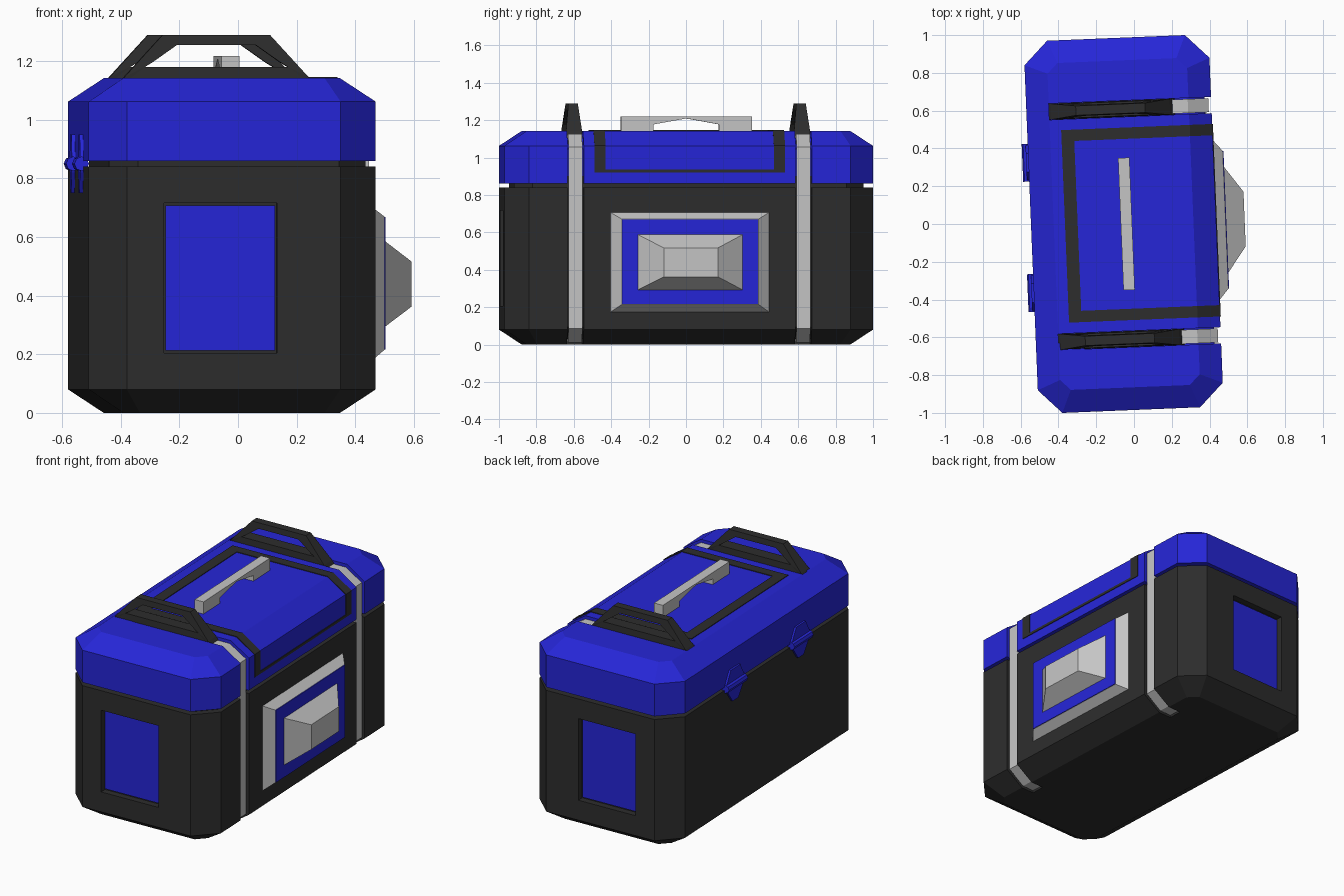
import bpy, bmesh, math
from mathutils import Matrix, Vector

if "Cube" in bpy.data.objects:
    bpy.data.objects.remove(bpy.data.objects["Cube"], do_unlink=True)

# The whole case stands slightly turned
PLACE = Matrix.Translation((-0.055, 0, 0)) @ Matrix.Rotation(math.radians(2.35), 4, 'Z')
W, L, CH = 0.49, 0.986, 0.125      # half width, half length, corner cut
OFF = -0.045                       # offset of handles and end panels
STRAP_Y = 0.61


def material(name, rgb):
    m = bpy.data.materials.new(name)
    m.use_nodes = True
    m.diffuse_color = (*rgb, 1)
    m.node_tree.nodes["Principled BSDF"].inputs["Base Color"].default_value = (*rgb, 1)
    return m


BLUE = material("blue", (0.019, 0.019, 0.68))
DARK = material("charcoal", (0.026, 0.026, 0.026))
GREY = material("light grey", (0.56, 0.56, 0.56))


def skin(name, rings, mat, closed=False):
    """Join matching rings of points with faces; cap the ends unless closed."""
    bm = bmesh.new()
    rv = [[bm.verts.new(p) for p in r] for r in rings]
    n = len(rings[0])
    pairs = list(zip(rv, rv[1:])) + ([(rv[-1], rv[0])] if closed else [])
    for a, b in pairs:
        for i in range(n):
            j = (i + 1) % n
            bm.faces.new((a[i], a[j], b[j], b[i]))
    if not closed:
        bm.faces.new(rv[0])
        bm.faces.new(rv[-1])
    bmesh.ops.recalc_face_normals(bm, faces=bm.faces)
    me = bpy.data.meshes.new(name)
    bm.to_mesh(me)
    bm.free()
    me.transform(PLACE)
    me.materials.append(mat)
    ob = bpy.data.objects.new(name, me)
    bpy.context.collection.objects.link(ob)
    return ob


def prism(name, xz, y0, y1, mat):
    return skin(name, [[(x, y, z) for x, z in xz] for y in (y0, y1)], mat)


def box(name, x0, x1, y0, y1, z0, z1, mat):
    return prism(name, [(x0, z0), (x1, z0), (x1, z1), (x0, z1)], y0, y1, mat)


def octagon(z, d, cx=0.0):
    """Corner-cut rectangle, inset evenly by d."""
    w, l, c = W - d, L - d, CH - 0.586 * d
    pts = [(w, l - c), (w - c, l), (c - w, l), (-w, l - c),
           (-w, c - l), (c - w, -l), (w - c, -l), (w, c - l)]
    return [(x + cx, y, z) for x, y in pts]


def strip(name, path, t, y0, y1, mat):
    """Band of thickness t laid on the outer side of an xz path."""
    p = [Vector(q) for q in path]
    nor = [Vector((-(b - a).y, (b - a).x)).normalized() for a, b in zip(p, p[1:])]
    out = []
    for i, q in enumerate(p):
        a, b = nor[max(i - 1, 0)], nor[min(i, len(nor) - 1)]
        out.append(q + (a + b) * (t / (1 + a.dot(b))))
    return prism(name, [tuple(q) for q in p + out[::-1]], y0, y1, mat)


def frustum(name, x0, half0, z0, x1, half1, z1, mat):
    rings = [[(x, -h, z[0]), (x, h, z[0]), (x, h, z[1]), (x, -h, z[1])]
             for x, h, z in ((x0, half0, z0), (x1, half1, z1))]
    return skin(name, rings, mat)


def cut(target, cutters):
    for c in cutters:
        m = target.modifiers.new("cut", 'BOOLEAN')
        m.operation, m.solver, m.object = 'DIFFERENCE', 'EXACT', c
    dg = bpy.context.evaluated_depsgraph_get()
    me = bpy.data.meshes.new_from_object(target.evaluated_get(dg))
    target.modifiers.clear()
    target.data = me


# Main shells
body = skin("body", [octagon(0, 0.12), octagon(0.08, 0), octagon(0.84, 0)], DARK)
lid = skin("lid", [octagon(0.86, 0), octagon(1.062, 0), octagon(1.142, 0.12)], BLUE)
skin("seam_core", [octagon(0.80, 0.052, 0.018), octagon(0.90, 0.052, 0.018)], DARK)

# Strap grooves and end recesses
floor = [(0.36, 1.105), (0.455, 1.045), (0.455, 0.095), (0.36, 0.03)]
groove = [(-0.37, 1.105)] + floor + [(0.28, 0.03), (0.28, -0.1), (0.7, -0.1),
                                     (0.7, 1.3), (-0.37, 1.3)]
grooves = [prism("groove_cutter", groove, s * STRAP_Y - 0.043, s * STRAP_Y + 0.043, DARK)
           for s in (-1, 1)]
recesses = [box("recess_cutter", OFF - 0.193, OFF + 0.193, s * (L - 0.04), s * (L + 0.1),
                0.205, 0.717, DARK) for s in (-1, 1)]
cut(body, grooves + recesses)
cut(lid, grooves)
for c in grooves + recesses:
    bpy.data.objects.remove(c, do_unlink=True)

for s, end in ((-1, "front"), (1, "back")):
    yc = s * STRAP_Y
    # Strap lying in the groove
    strip(end + "_strap", [(0.25, 1.105)] + floor + [(0.285, 0.03)], 0.02,
          yc - 0.037, yc + 0.037, GREY)

    # Coloured panel in the end recess
    box(end + "_end_panel", OFF - 0.187, OFF + 0.187, s * (L - 0.041), s * (L - 0.033),
        0.213, 0.708, BLUE)

    # Carry handle: tapered ring seated in the groove
    outer = [(-0.345, 1.1), (-0.315, 1.145), (-0.183, 1.29), (0.183, 1.29),
             (0.315, 1.145), (0.345, 1.1)]
    inner = [(-0.245, 1.18), (-0.22, 1.195), (-0.135, 1.255), (0.135, 1.255),
             (0.22, 1.195), (0.245, 1.18)]

    def face(pts, side):
        return [(OFF + x, yc + side * min(0.043, 0.043 - 0.018 * (z - 1.14) / 0.15), z)
                for x, z in pts]
    skin(end + "_handle", [face(outer, -1), face(outer, 1), face(inner, 1), face(inner, -1)],
         DARK, closed=True)

    # Hinge: pointed leaf with a barrel
    hy = s * 0.345
    leaf = [(-0.1, 0.86), (-0.05, 0.95), (0.05, 0.95), (0.1, 0.86),
            (0.08, 0.82), (0.03, 0.75), (-0.03, 0.75), (-0.08, 0.82)]
    skin(end + "_hinge_leaf", [[(x, hy + y, z) for y, z in leaf] for x in (-0.502, -0.48)], BLUE)
    barrel = [(-0.497 + 0.025 * math.cos(a * math.pi / 4), 0.85 + 0.025 * math.sin(a * math.pi / 4))
              for a in range(8)]
    prism(end + "_hinge_barrel", barrel, hy - 0.1, hy + 0.1, BLUE)

    # Dark border running over the lid and down its side
    strip(end + "_lid_border", [(-0.31, 1.142), (0.37, 1.142), (W, 1.062), (W, 0.92)], 0.004,
          s * 0.45, s * 0.51, DARK)

box("rear_lid_border", -0.31, -0.243, -0.45, 0.45, 1.14, 1.146, DARK)
box("lower_lid_border", W - 0.002, W + 0.004, -0.45, 0.45, 0.92, 0.936, DARK)

# Side badge: grey bevelled base, blue plate, grey raised block
frustum("side_base", 0.485, 0.43, (0.17, 0.71), 0.54, 0.365, (0.215, 0.67), GREY)
frustum("side_plate", 0.538, 0.364, (0.216, 0.669), 0.544, 0.364, (0.216, 0.669), BLUE)
frustum("side_block", 0.54, 0.285, (0.29, 0.59), 0.641, 0.145, (0.362, 0.517), GREY)

# Top grip: two feet with a bar thinning to the middle
grip = [(-0.35, 1.135), (-0.175, 1.135), (-0.175, 1.177), (0, 1.209), (0.175, 1.177),
        (0.175, 1.135), (0.35, 1.135), (0.35, 1.218), (-0.35, 1.218)]
skin("top_grip", [[(x, y, z) for y, z in grip] for x in (-0.015, 0.045)], GREY)
